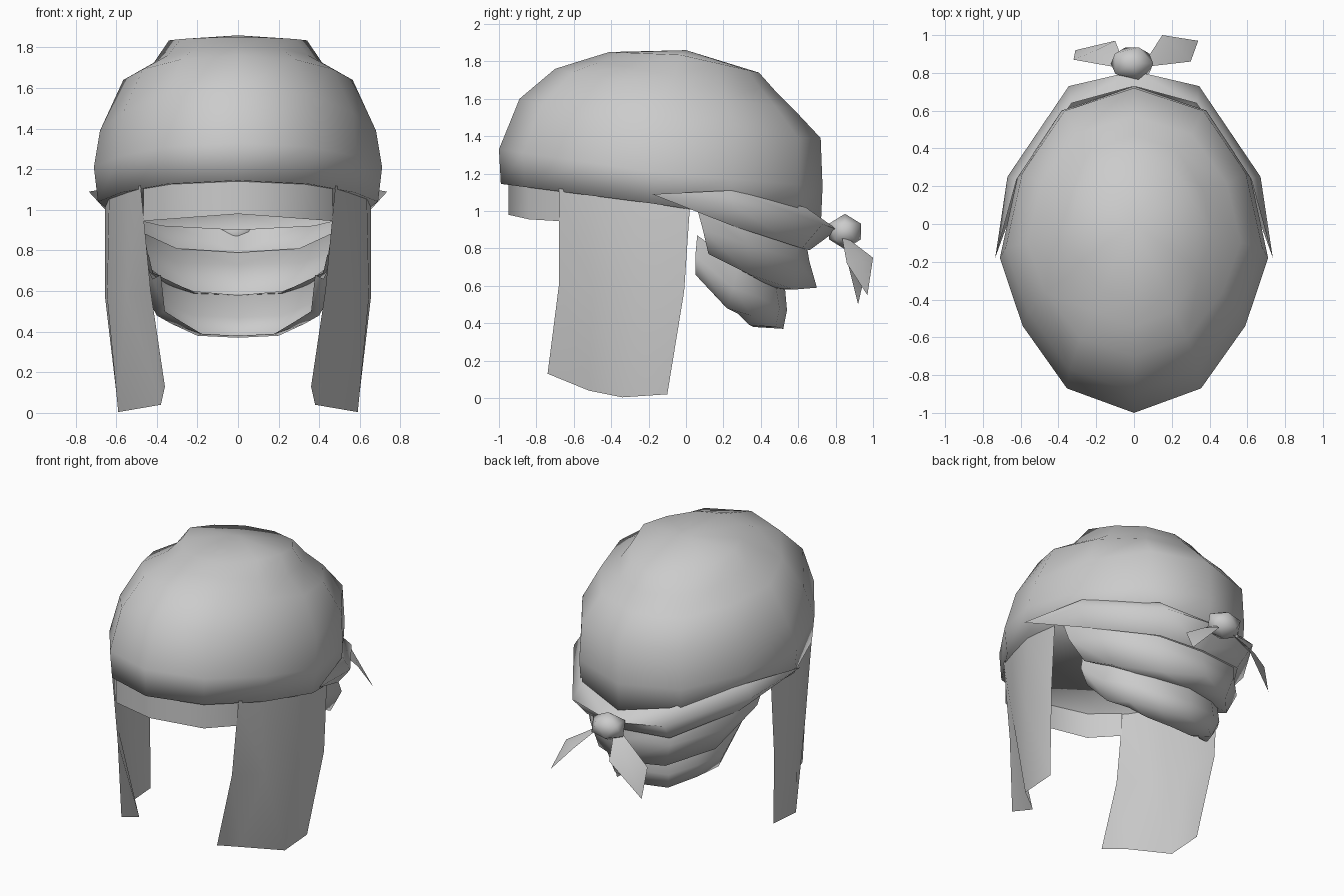
import bpy, bmesh, math
from mathutils import Vector

old = bpy.data.objects.get("Cube")
if old:
    bpy.data.objects.remove(old, do_unlink=True)

cloth = bpy.data.materials.new("grey cloth")
cloth.use_nodes = True
colour = (0.6, 0.6, 0.6, 1)
cloth.diffuse_color = colour
cloth.node_tree.nodes["Principled BSDF"].inputs["Base Color"].default_value = colour


def finish(name, bm, mirrored=False, angle=180):
    """Turn normals outward, make the object, and shade it smooth."""
    bmesh.ops.recalc_face_normals(bm, faces=bm.faces)
    bm.normal_update()
    outward = sum(f.normal.dot(f.calc_center_median() - Vector((0, 0, 0.9))) * f.calc_area()
                  for f in bm.faces)
    if outward < 0:
        bmesh.ops.reverse_faces(bm, faces=bm.faces)
    mesh = bpy.data.meshes.new(name)
    bm.to_mesh(mesh)
    bm.free()
    mesh.materials.append(cloth)
    obj = bpy.data.objects.new(name, mesh)
    bpy.context.collection.objects.link(obj)
    bpy.ops.object.select_all(action='DESELECT')
    obj.select_set(True)
    bpy.context.view_layer.objects.active = obj
    bpy.ops.object.shade_smooth_by_angle(angle=math.radians(angle))
    if mirrored:
        mirror = obj.modifiers.new("Mirror", 'MIRROR')
        mirror.use_clip = True
        mirror.merge_threshold = 0.002


def sheet(name, rows, tip=None, angle=180):
    """Cloth strip on the +x side, spanned between rows of points, then mirrored."""
    bm = bmesh.new()
    grid = [[bm.verts.new(p) for p in row] for row in rows]
    for upper, lower in zip(grid, grid[1:]):
        for i in range(len(upper) - 1):
            bm.faces.new((upper[i], upper[i + 1], lower[i + 1], lower[i]))
    if tip:
        point = bm.verts.new(tip)
        for upper, lower in zip(grid, grid[1:]):
            bm.faces.new((point, upper[0], lower[0]))
    finish(name, bm, True, angle)


def mix(a, b, t):
    return a + (b - a) * t


# Head wrap dome: egg-shaped plan, lofted through rings
# Plan: (share of half width, share of length from front to back)
plan = [(0, 0), (.5, .075), (.83, .266), (1, .474), (.87, .72), (.54, .925), (0, 1)]
widest = 0.474
# Rings: front y, front z, half width, side z, back y, back z
rings = [
    (-.99, 1.145, .69, 1.04, .72, .9),
    (-1, 1.33, .71, 1.21, .73, 1.13),
    (-.89, 1.6, .68, 1.39, .72, 1.39),
    (-.7, 1.76, .565, 1.64, .57, 1.55),
    (-.54, 1.81, .415, 1.725, .47, 1.65),
    (-.41, 1.85, .34, 1.835, .39, 1.74),
]


def dome():
    bm = bmesh.new()
    outline = plan + [(-u, t) for u, t in plan[-2:0:-1]]
    loops = []
    for fy, fz, half, side_z, by, bz in rings:
        loop = []
        for u, t in outline:
            if t < widest:
                z = mix(fz, side_z, t / widest)
            else:
                z = mix(side_z, bz, (t - widest) / (1 - widest))
            loop.append(bm.verts.new((u * half, mix(fy, by, t), z)))
        loops.append(loop)
    count = len(outline)
    for low, high in zip(loops, loops[1:]):
        for i in range(count):
            j = (i + 1) % count
            bm.faces.new((low[i], low[j], high[j], high[i]))
    # Crown on top, and the lining that closes the underside
    crown = bm.verts.new((0, 0, 1.86))
    lining = bm.verts.new((0, -.13, 1.06))
    for loop, centre in ((loops[-1], crown), (loops[0], lining)):
        for i in range(count):
            bm.faces.new((loop[i], loop[(i + 1) % count], centre))
    finish("head_wrap_dome", bm)


dome()

# Forehead strip under the front rim, ending at the flaps
brow = [(.465, -.67), (.33, -.84), (0, -.95)]
sheet("forehead_strip", [
    [(x, y, 1.15) for x, y in brow],
    [(x, y, mix(.98, .945, x / .47)) for x, y in brow],
])

# Long side flaps, front edge to rear edge in each row
sheet("side_flap", [
    [(.48, -.68, 1.12), (.54, -.53, 1.1), (.635, -.27, 1.07), (.655, .02, 1.01)],
    [(.43, -.68, .6), (.55, -.5, .58), (.645, -.27, .57), (.655, -.01, .57)],
    [(.36, -.74, .13), (.38, -.52, .04), (.59, -.34, .004), (.59, -.1, .02)],
])

# Upper fold hanging from the lower edge of the band
sheet("upper_back_fold", [
    [(.62, .06, 1.01), (.56, .27, .93), (.3, .6, .81), (0, .65, .79)],
    [(.6, .09, .9), (.55, .33, .82), (.3, .6, .74), (0, .66, .73)],
    [(.5, .12, .77), (.46, .34, .66), (.25, .58, .58), (0, .7, .59)],
    [(.44, .12, .78), (.42, .28, .69), (.21, .46, .59), (0, .53, .58)],
])

# Lower fold tucked beneath it, with its hem turned under
sheet("lower_back_fold", [
    [(.46, .06, .87), (.43, .28, .71), (.35, .38, .65), (.22, .48, .6), (0, .53, .58)],
    [(.47, .05, .76), (.46, .25, .59), (.36, .39, .54), (.22, .5, .48), (0, .54, .47)],
    [(.42, .05, .66), (.4, .22, .48), (.33, .35, .44), (.2, .48, .38), (0, .52, .37)],
    [(.38, .07, .68), (.36, .2, .5), (.28, .28, .45), (.18, .34, .39), (0, .36, .38)],
])

# Tied band running from the temples to the knot
sheet("tied_band", [
    [(.62, .24, 1.11), (.33, .64, 1.02), (0, .73, .95)],
    [(.67, .25, 1.03), (.345, .73, .93), (0, .81, .9)],
    [(.58, .25, .92), (.31, .62, .8), (0, .66, .79)],
], tip=(.735, -.18, 1.09), angle=75)


# Knot at the back
bm = bmesh.new()
bmesh.ops.create_icosphere(bm, subdivisions=1, radius=1)
for v in bm.verts:
    v.co = (v.co.x * .125 - .01, v.co.y * .1 + .85, v.co.z * .095 + .89)
finish("knot", bm)


# Two loose tails, each a leaf folded along its middle
def tail(name, root, inner, ridge, outer, tip):
    bm = bmesh.new()
    a, b, c, d, e = [bm.verts.new(p) for p in (root, inner, ridge, outer, tip)]
    for face in ((a, b, c), (a, c, d), (b, e, c), (c, e, d)):
        bm.faces.new(face)
    finish(name, bm)


tail("left_tail", (.04, .83, .88), (.15, 1, .75), (.22, .94, .75), (.3, .86, .72), (.34, .97, .55))
tail("right_tail", (-.04, .82, .9), (-.1, .97, .72), (-.2, .92, .73), (-.32, .87, .7), (-.31, .92, .5))
